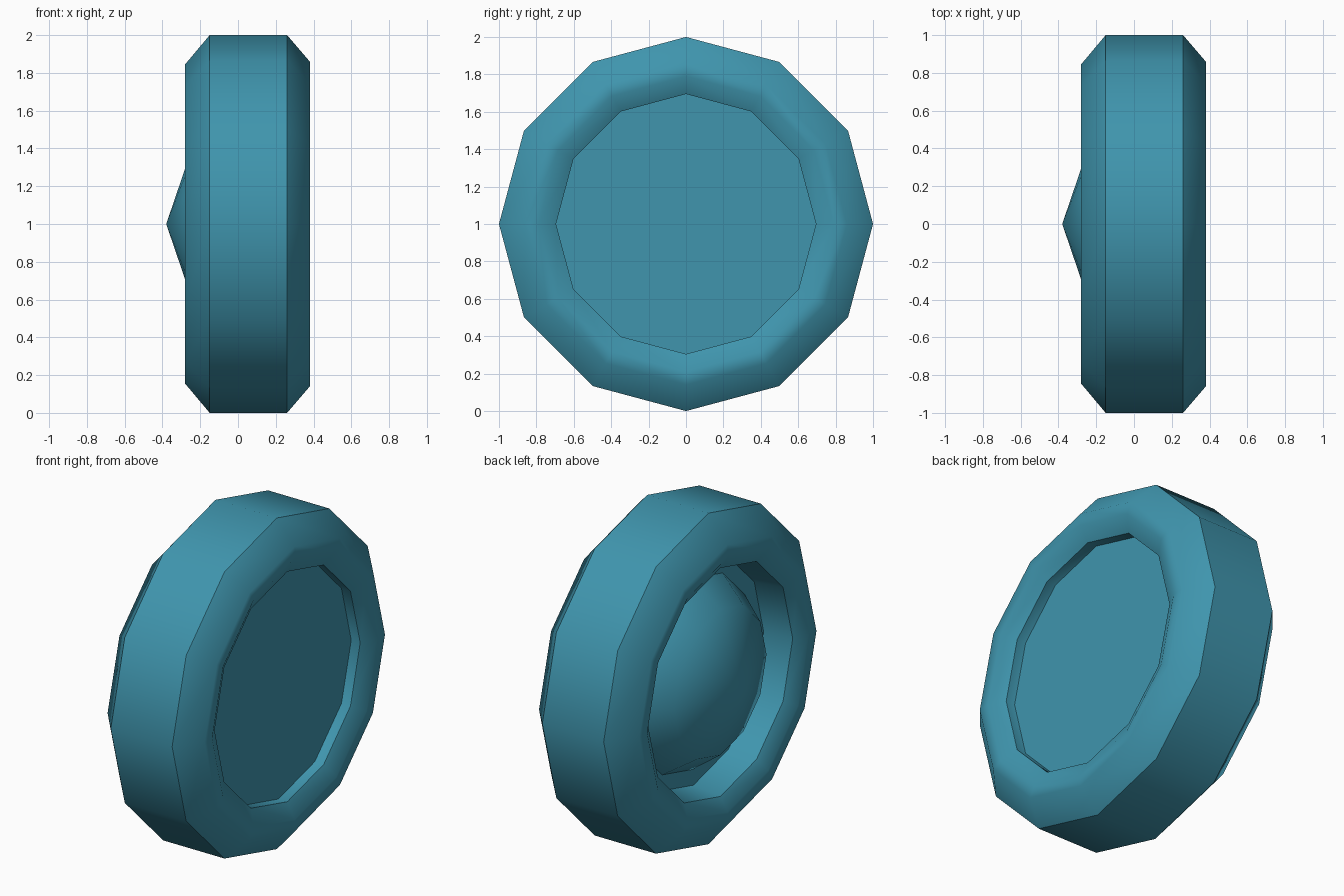
import bpy, bmesh, math

if "Cube" in bpy.data.objects:
    bpy.data.objects.remove(bpy.data.objects["Cube"])

SIDES = 12


def lathe(name, profile, smooth_angle, closed=False):
    """Turn an (x, radius) profile around the horizontal x axis at z = 1."""
    bm = bmesh.new()
    rings = []
    for x, r in profile:
        if r == 0:
            rings.append([bm.verts.new((x, 0, 1))] * SIDES)
        else:
            rings.append([bm.verts.new((x, r * math.sin(math.tau * i / SIDES),
                                        1 + r * math.cos(math.tau * i / SIDES)))
                          for i in range(SIDES)])
    pairs = list(zip(rings, rings[1:]))
    if closed:
        pairs.append((rings[-1], rings[0]))
    for a, b in pairs:
        for i in range(SIDES):
            j = (i + 1) % SIDES
            corners = list(dict.fromkeys((a[i], a[j], b[j], b[i])))
            bm.faces.new(corners)
    if not closed:
        bm.faces.new(rings[-1])  # flat end cap
    bmesh.ops.recalc_face_normals(bm, faces=bm.faces)
    mesh = bpy.data.meshes.new(name)
    bm.to_mesh(mesh)
    bm.free()
    obj = bpy.data.objects.new(name, mesh)
    bpy.context.collection.objects.link(obj)
    mat = bpy.data.materials.get("teal") or bpy.data.materials.new("teal")
    mat.diffuse_color = (0.05, 0.30, 0.42, 1)
    mat.use_nodes = True
    mat.node_tree.nodes["Principled BSDF"].inputs["Base Color"].default_value = mat.diffuse_color
    mesh.materials.append(mat)
    bpy.ops.object.select_all(action='DESELECT')
    obj.select_set(True)
    bpy.context.view_layer.objects.active = obj
    bpy.ops.object.shade_smooth_by_angle(angle=math.radians(smooth_angle))
    return obj


# Chunky outer ring with chamfered shoulders and a recessed bore
lathe("outer_ring", [
    (-0.15, 1.0), (0.26, 1.0), (0.38, 0.86), (0.38, 0.79), (0.33, 0.695),
    (0.24, 0.695), (-0.04, 0.54), (-0.05, 0.67), (-0.23, 0.69),
    (-0.28, 0.77), (-0.28, 0.845)], 46, closed=True)

# Domed centre: rounded towards -x, flat disc towards +x
lathe("domed_centre", [
    (-0.38, 0), (-0.23, 0.44), (0.07, 0.66), (0.27, 0.695)], 50)
